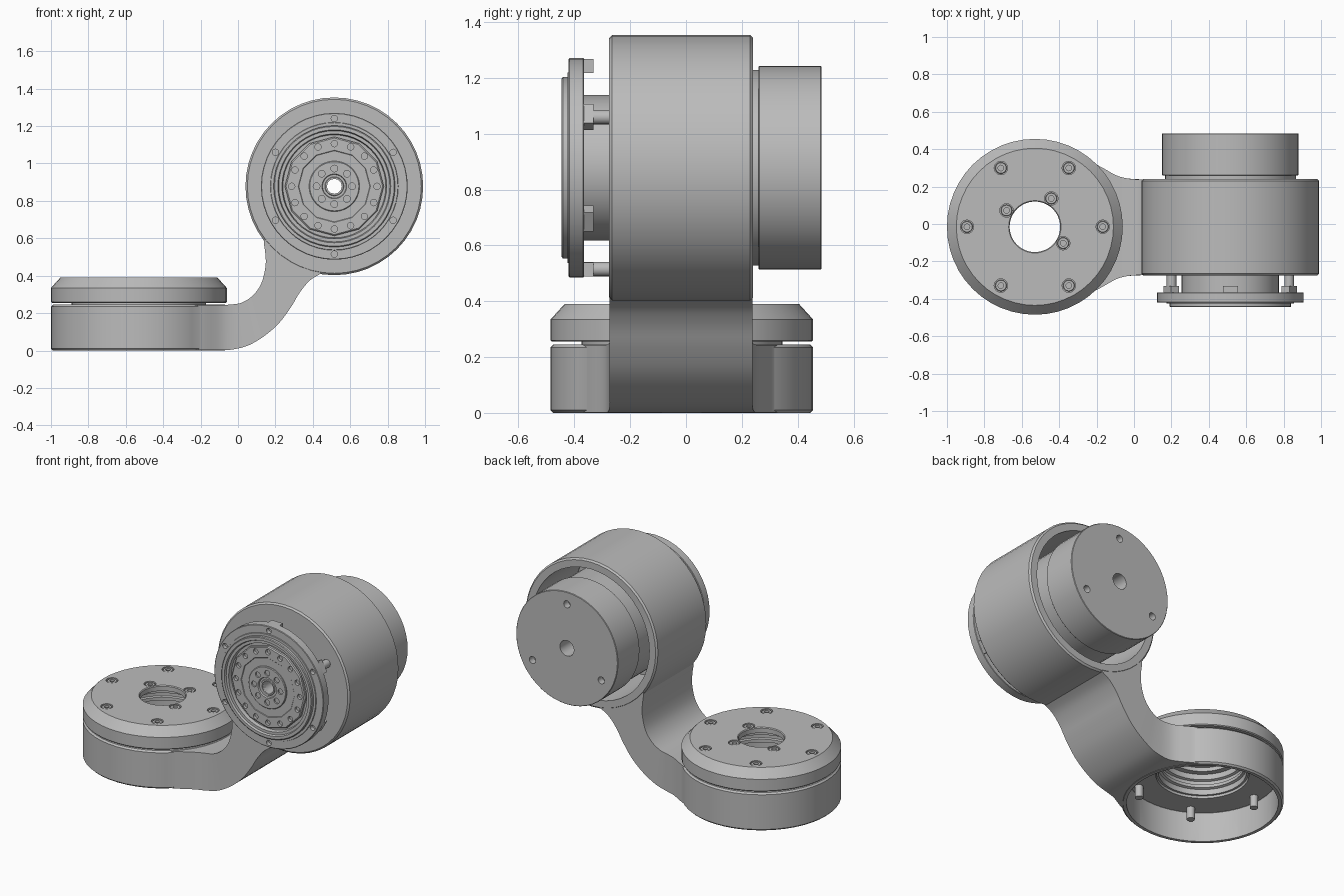
import bpy, bmesh
from math import sin, cos, pi, radians
from mathutils import Matrix, Vector

if "Cube" in bpy.data.objects:
    bpy.data.objects.remove(bpy.data.objects["Cube"])

grey = bpy.data.materials.new("machined_grey")
grey.use_nodes = True
grey.diffuse_color = (0.5, 0.5, 0.5, 1)
grey.node_tree.nodes["Principled BSDF"].inputs["Base Color"].default_value = (0.5, 0.5, 0.5, 1)

# Frames: the base joint turns about z, the upper joint's axis points to the front
BASE = Matrix.Translation((-0.53, -0.015, 0))
UPPER = Matrix.Translation((0.515, 0, 0.878)) @ Matrix.Rotation(radians(90), 4, "X")


def finish(name, bm, frame):
    bmesh.ops.remove_doubles(bm, verts=bm.verts, dist=1e-5)
    bm.transform(frame)
    bmesh.ops.recalc_face_normals(bm, faces=bm.faces)
    mesh = bpy.data.meshes.new(name)
    bm.to_mesh(mesh)
    bm.free()
    mesh.materials.append(grey)
    ob = bpy.data.objects.new(name, mesh)
    bpy.context.collection.objects.link(ob)
    return ob


def lathe(name, profile, frame, seg=48):
    """Revolve a closed (radius, height) profile about the frame's axis."""
    bm = bmesh.new()
    rings = [[bm.verts.new((r * cos(2 * pi * k / seg), r * sin(2 * pi * k / seg), h))
              for k in range(seg)] for r, h in profile]
    for i in range(len(profile)):
        j = (i + 1) % len(profile)
        if profile[i][0] == profile[j][0] == 0:
            continue
        for k in range(seg):
            n = (k + 1) % seg
            bm.faces.new((rings[i][k], rings[i][n], rings[j][n], rings[j][k]))
    return finish(name, bm, frame)


def drum(name, r, low, high, frame, bevel=0.01):
    return lathe(name, [(0, low), (r - bevel, low), (r, low + bevel),
                        (r, high - bevel), (r - bevel, high), (0, high)], frame)


def circle(count, radius, start=0.0):
    return [(radius * cos(radians(start) + 2 * pi * k / count),
             radius * sin(radians(start) + 2 * pi * k / count)) for k in range(count)]


def studs(name, spots, r, low, high, frame, seg=16):
    bm = bmesh.new()
    for x, y in spots:
        bmesh.ops.create_cone(bm, cap_ends=True, segments=seg, radius1=r, radius2=r, depth=high - low,
                              matrix=Matrix.Translation((x, y, (low + high) / 2)))
    return finish(name, bm, frame)


def boolean(ob, other, operation="DIFFERENCE"):
    """Apply a boolean and discard the helper."""
    other.hide_render = True
    mod = ob.modifiers.new("cut", "BOOLEAN")
    mod.operation, mod.object, mod.solver = operation, other, "EXACT"
    bpy.context.view_layer.objects.active = ob
    bpy.ops.object.modifier_apply(modifier=mod.name)
    bpy.data.objects.remove(other)


def spline(points, steps=4):
    """Smooth a list of section values with a Catmull-Rom curve."""
    pts = [Vector(p) for p in points]
    out = []
    for i in range(len(pts) - 1):
        a, b, c, d = pts[max(i - 1, 0)], pts[i], pts[i + 1], pts[min(i + 2, len(pts) - 1)]
        for s in range(steps):
            t = s / steps
            out.append(0.5 * (2 * b + (c - a) * t + (2 * a - 5 * b + 4 * c - d) * t * t
                              + (3 * b - a - 3 * c + d) * t ** 3))
    return out + [pts[-1]]


# Curved arm: sections of top x, top z, bottom x, bottom z, half width
sections = spline([
    (-0.35, 0.243, -0.35, 0.002, 0.40), (-0.2, 0.243, -0.2, 0.002, 0.335),
    (-0.1, 0.243, -0.1, 0.002, 0.28), (-0.04, 0.246, -0.04, 0.004, 0.262),
    (0.02, 0.256, 0.05, 0.025, 0.256), (0.08, 0.295, 0.14, 0.077, 0.256),
    (0.125, 0.36, 0.22, 0.147, 0.256), (0.147, 0.45, 0.285, 0.235, 0.256),
    (0.146, 0.52, 0.33, 0.31, 0.256), (0.138, 0.59, 0.385, 0.375, 0.256),
    (0.16, 0.62, 0.45, 0.415, 0.256)])
bm = bmesh.new()
loops = [[bm.verts.new(v) for v in ((tx, -w, tz), (tx, w, tz), (bx, w, bz), (bx, -w, bz))]
         for tx, tz, bx, bz, w in sections]
for a, b in zip(loops, loops[1:]):
    for k in range(4):
        n = (k + 1) % 4
        bm.faces.new((a[k], a[n], b[n], b[k]))
bm.faces.new(loops[0])
bm.faces.new(loops[-1])
body = finish("link_body", bm, Matrix.Translation((0, -0.0175, 0)))

# Cup at the base and barrel at the top, joined to the arm and hollowed
boolean(body, drum("base_cup", 0.47, 0, 0.245, BASE), "UNION")
boolean(body, drum("barrel", 0.475, -0.24, 0.275, UPPER), "UNION")
boolean(body, drum("cup_cavity", 0.44, -0.1, 0.19, BASE, 0.001))
boolean(body, drum("cup_opening", 0.27, 0.1, 0.3, BASE, 0.001))
boolean(body, drum("barrel_cavity", 0.42, -0.4, 0.2, UPPER, 0.001))
boolean(body, drum("barrel_opening", 0.2, 0.1, 0.4, UPPER, 0.001))
studs("cup_pins", circle(6, 0.39), 0.024, 0.115, 0.2, BASE)

# Chamfered base cap with a stepped bore
cap = lathe("base_cap", [
    (0.36, 0.235), (0.36, 0.255), (0.465, 0.255), (0.47, 0.26), (0.47, 0.335), (0.42, 0.39),
    (0.14, 0.39), (0.135, 0.385), (0.135, 0.355), (0.2, 0.355), (0.2, 0.33), (0.235, 0.33),
    (0.235, 0.295), (0.25, 0.29), (0.25, 0.27), (0.24, 0.265), (0.24, 0.245), (0.255, 0.24),
    (0.255, 0.205), (0.268, 0.205), (0.268, 0.235)], BASE)
bolt_spots = circle(6, 0.363) + circle(4, 0.175, 60)[:2] + circle(4, 0.175, 60)[3:]
boolean(cap, studs("bolt_recesses", bolt_spots, 0.036, 0.37, 0.45, BASE, 20))
for x, y in bolt_spots:
    lathe("cap_bolt", [(0, 0.368), (0.031, 0.368), (0.031, 0.384), (0.028, 0.387),
                       (0.015, 0.387), (0.015, 0.374), (0, 0.374)],
          BASE @ Matrix.Translation((x, y, 0)), 20)

# Front flange, its supporting sleeve and stepped rim
flange = lathe("front_flange", [
    (0.26, 0.2), (0.26, 0.365), (0.39, 0.365), (0.3925, 0.368), (0.3925, 0.417), (0.389, 0.42),
    (0.342, 0.42), (0.34, 0.425), (0.325, 0.425), (0.325, 0.441), (0.32, 0.445), (0.302, 0.445),
    (0.297, 0.432), (0.28, 0.432), (0.275, 0.41), (0.04, 0.41), (0.04, 0.2)], UPPER)
boolean(flange, studs("flange_holes", circle(6, 0.363, 30), 0.017, 0.395, 0.5, UPPER))
studs("flange_pins", circle(3, 0.363, 30), 0.026, 0.27, 0.37, UPPER)

# Lugs behind the flange at each bolt
bm = bmesh.new()
for k in range(6):
    turn = Matrix.Rotation(radians(30 + 60 * k), 4, "Z")
    bmesh.ops.create_cube(bm, size=1, matrix=turn @ Matrix.Translation((0.364, 0, 0.349))
                          @ Matrix.Diagonal((0.05, 0.08, 0.036, 1)))
finish("flange_lugs", bm, UPPER)

# Twelve-sided output plate with drilled holes, and the round hub on it
plate = lathe("output_plate", [(0.04, 0.4), (0.265, 0.4), (0.265, 0.424), (0.258, 0.43),
                               (0.193, 0.43), (0.19, 0.427), (0.04, 0.427)], UPPER, 12)
boolean(plate, studs("plate_holes", circle(16, 0.228, 22.5), 0.017, 0.412, 0.5, UPPER))
hub = lathe("output_hub", [(0.04, 0.405), (0.135, 0.405), (0.135, 0.433), (0.131, 0.437),
                           (0.066, 0.437), (0.062, 0.425), (0.052, 0.425), (0.048, 0.432),
                           (0.04, 0.432)], UPPER)
boolean(hub, studs("hub_holes", circle(8, 0.095), 0.018, 0.418, 0.5, UPPER))

# Rear motor can with a through bore and three tapped holes
motor = lathe("rear_motor", [(0.05, -0.485), (0.362, -0.485), (0.365, -0.482), (0.365, -0.263),
                             (0.362, -0.26), (0.35, -0.26), (0.35, 0.21), (0.04, 0.21),
                             (0.04, -0.3), (0.05, -0.3)], UPPER)
boolean(motor, studs("motor_holes", circle(3, 0.285, 90), 0.023, -0.6, -0.44, UPPER))

# Smooth curved walls while keeping machined edges crisp
for ob in bpy.data.objects:
    if ob.type == "MESH" and grey.name in ob.data.materials:
        bpy.ops.object.select_all(action="DESELECT")
        ob.select_set(True)
        bpy.context.view_layer.objects.active = ob
        bpy.ops.object.shade_smooth_by_angle(angle=radians(28))
